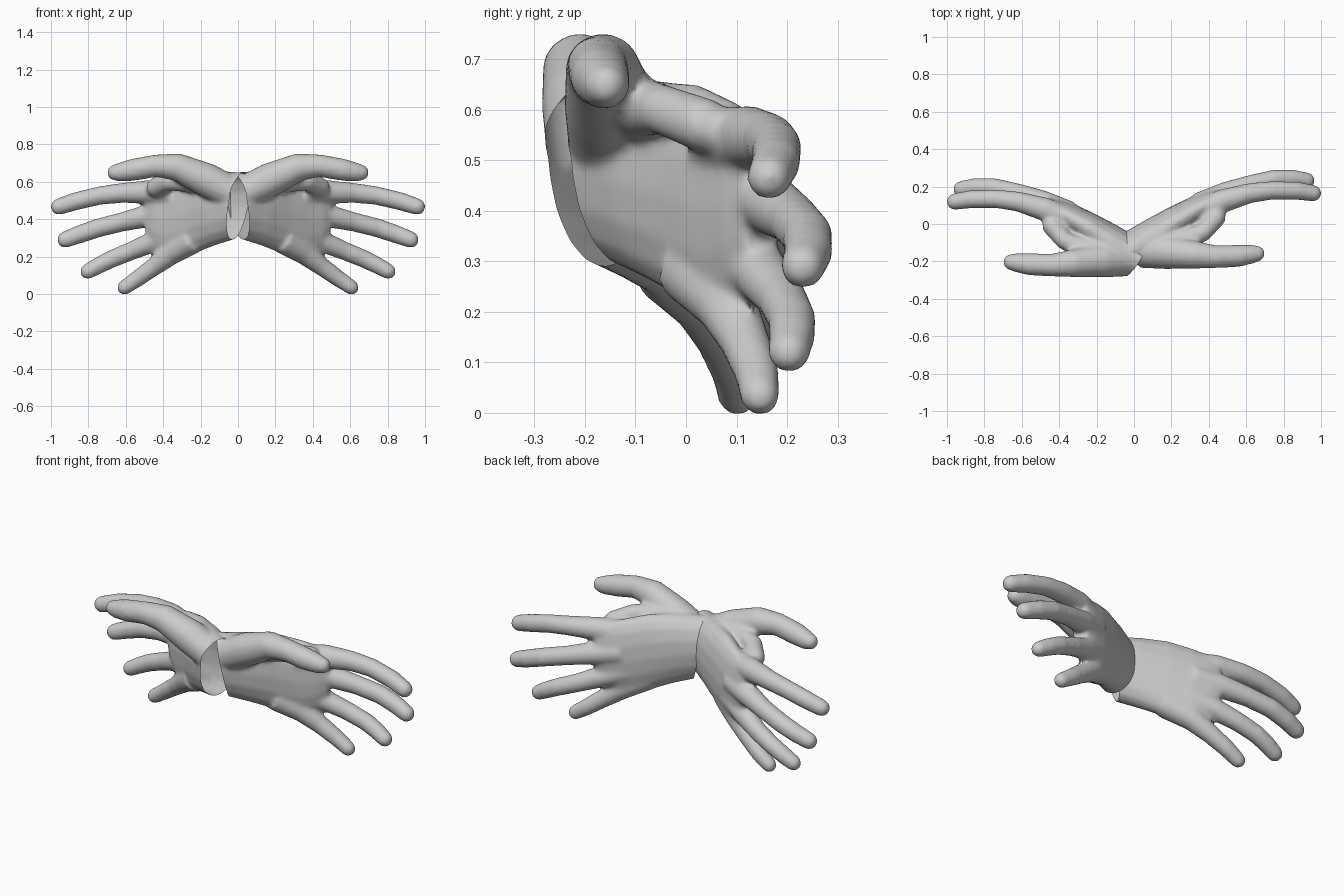
import bpy, bmesh, math
from mathutils import Vector, Matrix

cube = bpy.data.objects.get("Cube")
if cube:
    bpy.data.objects.remove(cube, do_unlink=True)

# One grey for both hands
grey = bpy.data.materials.new("plain grey")
grey.use_nodes = True
colour = (0.6, 0.6, 0.6, 1)
grey.diffuse_color = colour
grey.node_tree.nodes["Principled BSDF"].inputs["Base Color"].default_value = colour

UP = Vector((0, 0, 1))
ALONG = Vector((0.86, 0.51, 0)).normalized()   # wrist to knuckles
ACROSS = ALONG.cross(UP)                       # back of hand to palm


def loft(bm, rings, power=1.0, sides=16):
    """Closed skin through rings of (centre, axis u, axis v)."""
    def bend(t):
        return math.copysign(abs(t) ** power, t)
    loops = []
    for c, u, v in rings:
        angles = [2 * math.pi * i / sides for i in range(sides)]
        loops.append([bm.verts.new(c + u * bend(math.cos(a)) + v * bend(math.sin(a)))
                      for a in angles])
    for a, b in zip(loops, loops[1:]):
        for i in range(sides):
            j = (i + 1) % sides
            bm.faces.new((a[i], a[j], b[j], b[i]))
    bm.faces.new(loops[0])
    bm.faces.new(loops[-1])


def finger(bm, points):
    """Rounded tube along points of (x, y, z, radius)."""
    pos = [Vector(p[:3]) for p in points]
    rad = [p[3] for p in points]
    rings = []
    for i, (p, r) in enumerate(zip(pos, rad)):
        t = (pos[min(i + 1, len(pos) - 1)] - pos[max(i - 1, 0)]).normalized()
        u = t.cross(UP).normalized()
        v = u.cross(t)
        if i < len(pos) - 1:
            rings.append((p, u * r, v * r))
        else:   # rounded tip, ending at the last point
            for k in range(6):
                a = k * math.pi / 11
                s = r * math.cos(a)
                rings.append((p - t * r * (1 - math.sin(a)), u * s, v * s))
    loft(bm, rings)


bm = bmesh.new()

# Palm: x, y, z, half thickness, half height
palm = [(-0.1, -0.19, 0.475, 0.105, 0.175), (0, -0.135, 0.475, 0.105, 0.178),
        (0.12, -0.06, 0.46, 0.1, 0.2), (0.24, 0.02, 0.432, 0.086, 0.22),
        (0.35, 0.085, 0.4, 0.074, 0.222), (0.43, 0.125, 0.405, 0.062, 0.19),
        (0.48, 0.15, 0.42, 0.045, 0.145)]
loft(bm, [(Vector(p[:3]), ACROSS * p[3], UP * p[4]) for p in palm], power=0.95)

# Thumb, web and four fingers
digits = {
    "thumb": [(0.03, -0.145, 0.54, 0.09), (0.17, -0.15, 0.61, 0.092), (0.33, -0.165, 0.68, 0.075),
              (0.44, -0.175, 0.685, 0.061), (0.56, -0.17, 0.664, 0.06), (0.64, -0.16, 0.65, 0.05),
              (0.7, -0.155, 0.646, 0.044)],
    "web": [(0.14, -0.09, 0.59, 0.068), (0.27, -0.085, 0.605, 0.06), (0.37, -0.045, 0.6, 0.05),
            (0.47, 0.075, 0.555, 0.055)],
    "index": [(0.34, 0.06, 0.535, 0.068), (0.48, 0.125, 0.545, 0.064), (0.62, 0.165, 0.54, 0.054),
              (0.74, 0.18, 0.526, 0.05), (0.87, 0.178, 0.495, 0.049), (1.0, 0.158, 0.453, 0.045)],
    "middle": [(0.34, 0.1, 0.44, 0.066), (0.49, 0.165, 0.415, 0.061), (0.62, 0.21, 0.385, 0.052),
               (0.75, 0.24, 0.352, 0.051), (0.85, 0.242, 0.318, 0.049), (0.965, 0.225, 0.275, 0.045)],
    "ring": [(0.32, 0.08, 0.33, 0.065), (0.45, 0.145, 0.28, 0.057), (0.57, 0.188, 0.23, 0.05),
             (0.68, 0.21, 0.185, 0.048), (0.75, 0.21, 0.15, 0.046), (0.84, 0.2, 0.1, 0.042)],
    "little": [(0.24, 0.01, 0.29, 0.075), (0.36, 0.08, 0.215, 0.062), (0.45, 0.115, 0.145, 0.05),
               (0.54, 0.14, 0.08, 0.045), (0.64, 0.15, 0.012, 0.04)],
}
for points in digits.values():
    finger(bm, points)
bmesh.ops.recalc_face_normals(bm, faces=bm.faces)

# Fuse the parts into one skin and relax the joins
block = bpy.data.meshes.new("hand_block")
bm.to_mesh(block)
bm.free()
builder = bpy.data.objects.new("hand_builder", block)
bpy.context.collection.objects.link(builder)
fuse = builder.modifiers.new("Fuse", 'REMESH')
fuse.mode = 'VOXEL'
fuse.voxel_size = 0.011
relax = builder.modifiers.new("Relax", 'SMOOTH')
relax.factor = 0.5
relax.iterations = 10
graph = bpy.context.evaluated_depsgraph_get()
bm = bmesh.new()
bm.from_object(builder, graph)
bpy.data.objects.remove(builder, do_unlink=True)

# Open wrist, cut slightly aslant so the lower edge reaches further back
bmesh.ops.bisect_plane(bm, geom=bm.verts[:] + bm.edges[:] + bm.faces[:],
                       plane_co=(0, -0.135, 0.47), plane_no=UP * -0.2 - ALONG, clear_outer=True)

# Left hand, and its mirror set slightly further forward
for name, side, shift in (("left_hand", 1, 0), ("right_hand", -1, -0.045)):
    part = bm.copy()
    part.transform(Matrix.Translation((0, shift, 0)) @ Matrix.Diagonal((side, 1, 1, 1)))
    if side < 0:
        bmesh.ops.reverse_faces(part, faces=part.faces)
    mesh = bpy.data.meshes.new(name)
    part.to_mesh(mesh)
    part.free()
    mesh.materials.append(grey)
    mesh.shade_smooth()
    hand = bpy.data.objects.new(name, mesh)
    bpy.context.collection.objects.link(hand)
bm.free()
